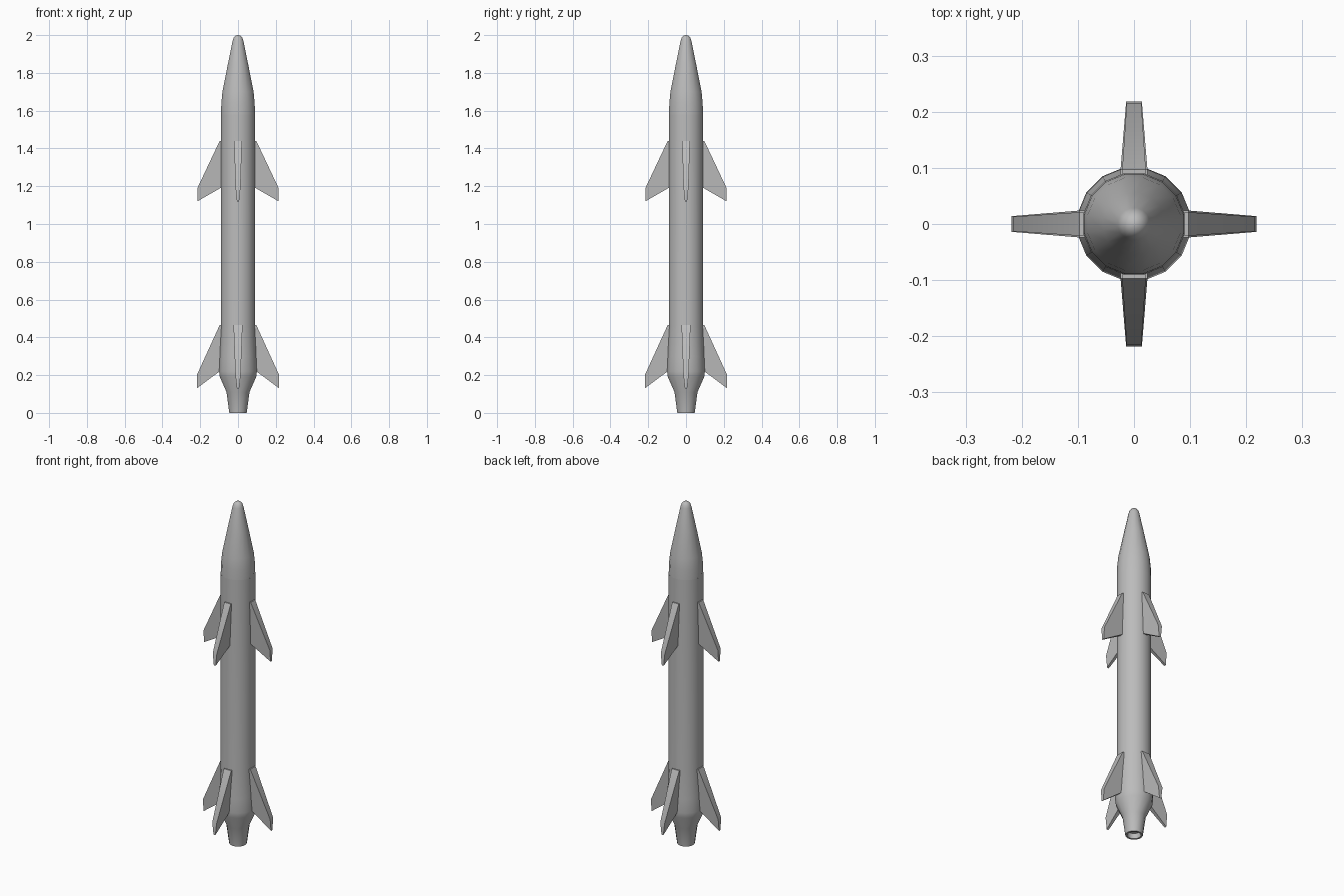
import bpy, bmesh
from math import cos, sin, pi, radians

cube = bpy.data.objects.get("Cube")
if cube:
    bpy.data.objects.remove(cube, do_unlink=True)

grey = bpy.data.materials.new("plain_grey")
grey.use_nodes = True
grey.diffuse_color = (0.5, 0.5, 0.5, 1)
grey.node_tree.nodes["Principled BSDF"].inputs["Base Color"].default_value = (0.5, 0.5, 0.5, 1)


def finish(name, bm, angle):
    """Turn a bmesh into a shaded object."""
    bmesh.ops.recalc_face_normals(bm, faces=bm.faces)
    mesh = bpy.data.meshes.new(name)
    bm.to_mesh(mesh)
    bm.free()
    mesh.materials.append(grey)
    obj = bpy.data.objects.new(name, mesh)
    bpy.context.collection.objects.link(obj)
    bpy.ops.object.select_all(action="DESELECT")
    obj.select_set(True)
    bpy.context.view_layer.objects.active = obj
    bpy.ops.object.shade_smooth_by_angle(angle=radians(angle))
    return obj


def loft(bm, rings):
    """Join closed rings of points and cap both ends."""
    loops = [[bm.verts.new(p) for p in ring] for ring in rings]
    n = len(loops[0])
    for a, b in zip(loops, loops[1:]):
        for i in range(n):
            j = (i + 1) % n
            bm.faces.new((a[i], a[j], b[j], b[i]))
    bm.faces.new(loops[0])
    bm.faces.new(loops[-1])


def lathe(name, profile, sides=16):
    bm = bmesh.new()
    angles = [2 * pi * (i + 0.5) / sides for i in range(sides)]
    loft(bm, [[(r * cos(a), r * sin(a), z) for a in angles] for r, z in profile])
    return finish(name, bm, 40)


def fin_set(name, stations):
    """Four fins; each station is radius, top z, bottom z, leading and trailing half widths."""
    for k, side in enumerate(("left", "back", "right", "front")):
        bm = bmesh.new()
        loft(bm, [[(r, -lead, top), (r, lead, top), (r, trail, low), (r, -trail, low)]
                  for r, top, low, lead, trail in stations])
        obj = finish(f"{name}_{side}", bm, 30)
        obj.rotation_euler.z = k * pi / 2


# Hull with a hollow nozzle, flared tail and straight body
lathe("body", [(0.034, 0.03), (0.037, 0), (0.047, 0), (0.062, 0.11), (0.098, 0.19),
               (0.102, 0.22), (0.098, 0.3), (0.092, 0.46), (0.092, 1.58)])

# Pointed nose with a rounded tip
lathe("nose_cone", [(0.092, 1.57), (0.09, 1.64), (0.084, 1.7), (0.056, 1.84), (0.029, 1.97),
                    (0.023, 1.987), (0.013, 1.997), (0.003, 2.0)])

# Swept fins
fin_set("upper_fin", [(0.07, 1.44, 1.2, 0.021, 0.011),
                      (0.097, 1.44, 1.188, 0.021, 0.011),
                      (0.215, 1.19, 1.12, 0.013, 0.006)])
fin_set("lower_fin", [(0.07, 0.465, 0.235, 0.024, 0.013),
                      (0.097, 0.465, 0.22, 0.024, 0.013),
                      (0.218, 0.2, 0.13, 0.014, 0.006)])
